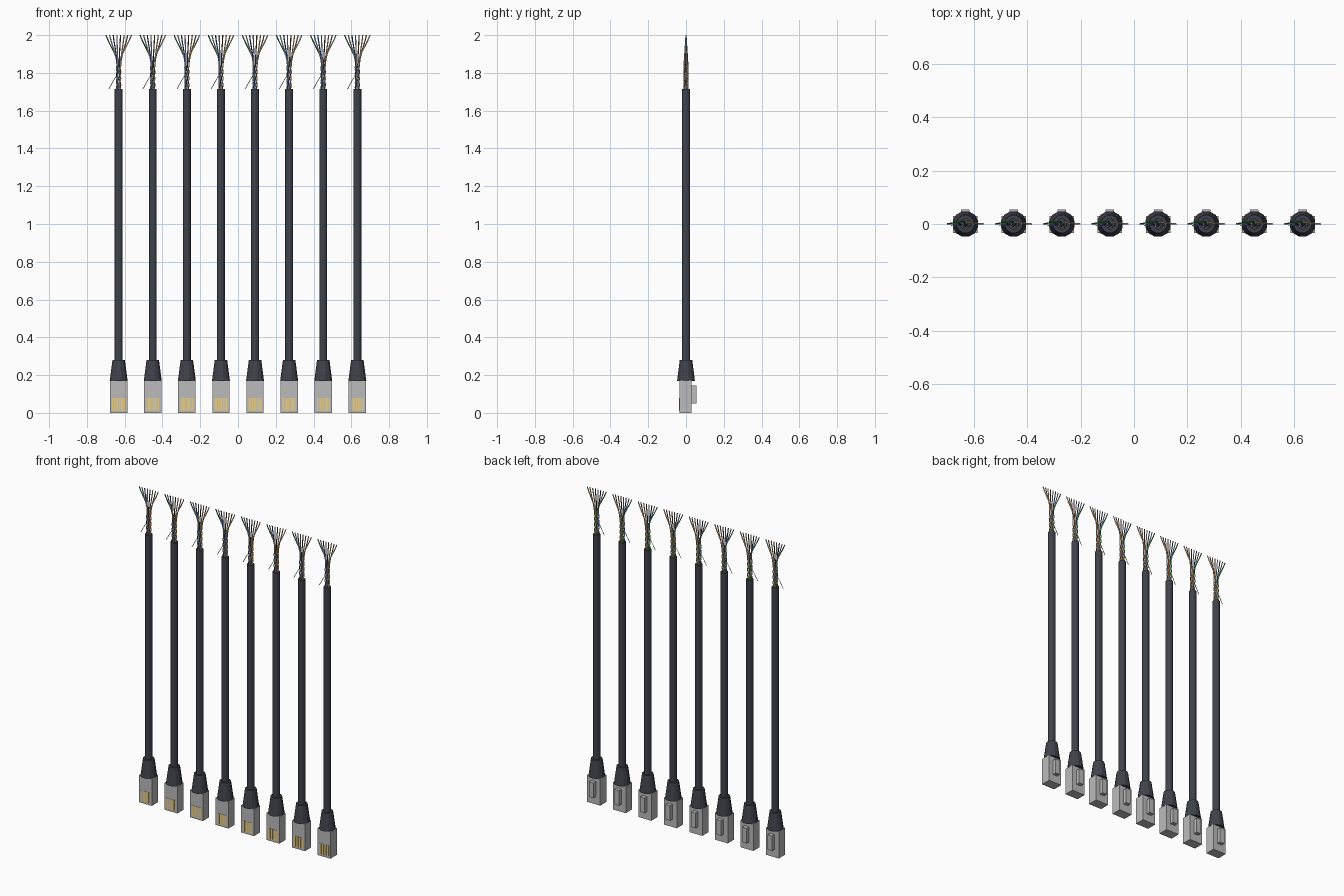
import bpy, bmesh
from math import sin, cos, pi, tau

if "Cube" in bpy.data.objects:
    bpy.data.objects.remove(bpy.data.objects["Cube"])

def mat(name, r, g, b):
    m = bpy.data.materials.new(name)
    m.diffuse_color = (r, g, b, 1)
    m.use_nodes = True
    m.node_tree.nodes["Principled BSDF"].inputs["Base Color"].default_value = m.diffuse_color
    return m

DARK = mat("dark_rubber", 0.05, 0.055, 0.07)
CLEAR = mat("plug_plastic", 0.5, 0.5, 0.5)
GOLD = mat("gold", 0.8, 0.62, 0.25)
STEEL = mat("steel", 0.45, 0.47, 0.5)
PAIRS = [(0.8, 0.3, 0.05), (0.05, 0.35, 0.1), (0.05, 0.12, 0.5), (0.22, 0.1, 0.04)]
WHITE = mat("white_insulation", 0.75, 0.72, 0.68)

def finish(name, bm, m):
    bmesh.ops.recalc_face_normals(bm, faces=bm.faces)
    me = bpy.data.meshes.new(name)
    bm.to_mesh(me)
    bm.free()
    me.materials.append(m)
    return link(name, me)

def link(name, data):
    ob = bpy.data.objects.new(name, data)
    bpy.context.collection.objects.link(ob)
    return ob

def boxes(name, bounds, m):
    bm = bmesh.new()
    for x0, x1, y0, y1, z0, z1 in bounds:
        for v in bmesh.ops.create_cube(bm, size=1)["verts"]:
            v.co = (x1 if v.co.x > 0 else x0, y1 if v.co.y > 0 else y0, z1 if v.co.z > 0 else z0)
    return finish(name, bm, m)

def lathe(name, profile, sides, m):
    bm = bmesh.new()
    rings = [[bm.verts.new((r * cos(tau * (i + .5) / sides), r * sin(tau * (i + .5) / sides), z))
              for i in range(sides)] for r, z in profile]
    for a, b in zip(rings, rings[1:]):
        for i in range(sides):
            j = (i + 1) % sides
            bm.faces.new((a[i], a[j], b[j], b[i]))
    bm.faces.new(rings[0])
    bm.faces.new(rings[-1])
    return finish(name, bm, m)

def wire(name, pts, radius, m):
    cu = bpy.data.curves.new(name, 'CURVE')
    cu.dimensions = '3D'
    cu.bevel_depth = radius
    cu.bevel_resolution = 1
    cu.use_fill_caps = True
    sp = cu.splines.new('POLY')
    sp.points.add(len(pts) - 1)
    for p, c in zip(sp.points, pts):
        p.co = (*c, 1)
    cu.materials.append(m)
    return link(name, cu)

# Plug body, contacts and latch
parts = [boxes("plug_body", [(-.046, .046, -.034, .03, 0, .172)], CLEAR)]
pitch = .0088
parts.append(boxes("plug_contacts", [((i - 3.5) * pitch - .0034, (i - 3.5) * pitch + .0034,
                                      -.036, -.03, .013, .08) for i in range(8)], GOLD))
parts.append(boxes("plug_latch", [(-.016, .016, .028, .055, .05, .146)], CLEAR))

# Tapered strain relief boot and cable jacket
parts.append(lathe("boot", [(.049, .17), (.034, .281)], 12, DARK))
parts.append(lathe("jacket", [(.0215, .278), (.0215, 1.715)], 16, DARK))

# Four twisted pairs that fan out into eight loose ends
Z0, Z1, Z2 = 1.70, 1.84, 2.0
for p, rgb in enumerate(PAIRS):
    colour = mat("pair_colour", *rgb)
    cx, cy = .0095 * cos(pi / 4 + p * pi / 2), .0095 * sin(pi / 4 + p * pi / 2)
    slot = {1: 0, 2: 1, 3: 2, 0: 3}[p]
    for k in range(2):
        def twist(t):
            a = tau * 2 * t + k * pi + p
            return cx + .0042 * cos(a), cy + .0042 * sin(a), Z0 + (Z1 - Z0) * t
        pts = [twist(i / 20) for i in range(21)]
        xs, ys, _ = pts[-1]
        end = (slot * 2 + k - 3.5) * .0192
        for i in range(1, 11):
            s = i / 10
            e = .45 * s * s * (3 - 2 * s) + .55 * s ** 1.6
            pts.append((xs + (end - xs) * e, ys * (1 - s), Z1 + (Z2 - Z1) * s))
        parts.append(wire("pair_wire", pts, .0032, WHITE if k else colour))

# Bare drain wire folded back over the jacket
parts.append(wire("drain_wire", [(0, 0, 1.70), (-.003, -.002, 1.78), (-.012, -.003, 1.785),
                                 (-.03, -.004, 1.755), (-.052, -.005, 1.715)], .0018, STEEL))

# Row of eight identical cables
for n in range(8):
    for ob in parts:
        c = ob if n == 0 else link(ob.name.split('.')[0], ob.data)
        c.location.x = (n - 3.5) * .1805
